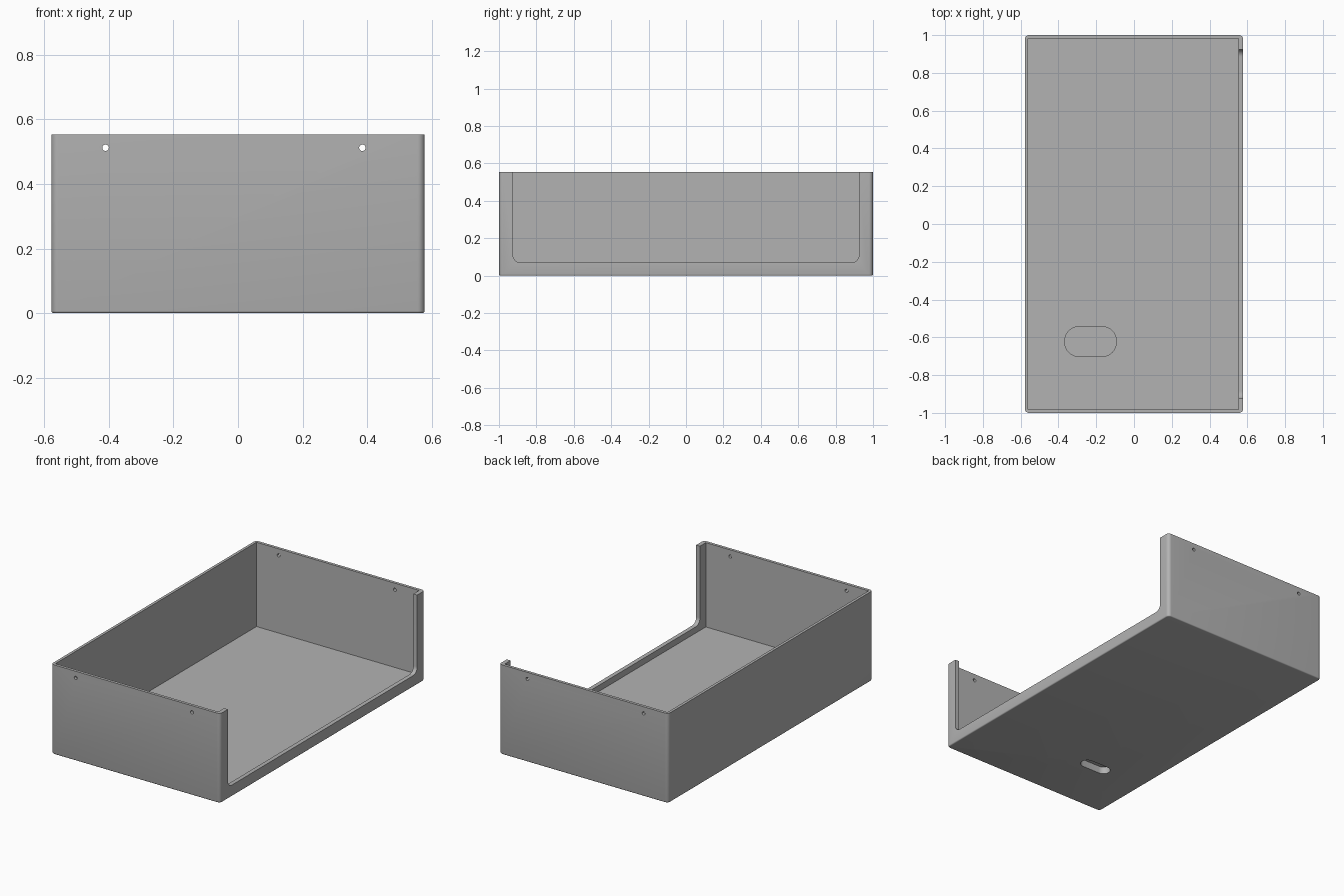
import bpy, bmesh, math
from mathutils import Matrix, Vector

default = bpy.data.objects.get("Cube")
if default:
    bpy.data.objects.remove(default, do_unlink=True)

W, L, H = 0.578, 1.0, 0.553      # half width, half length, height
FLOOR = 0.032

grey = bpy.data.materials.new("matte grey")
grey.use_nodes = True
colour = (0.45, 0.45, 0.45, 1)
grey.diffuse_color = colour
grey.node_tree.nodes["Principled BSDF"].inputs["Base Color"].default_value = colour


def rounded(x0, x1, y0, y1, r, steps=8):
    """Outline of a rounded rectangle."""
    pts = []
    for i, (cx, cy) in enumerate([(x1 - r, y1 - r), (x0 + r, y1 - r),
                                  (x0 + r, y0 + r), (x1 - r, y0 + r)]):
        for s in range(steps + 1 if r else 1):
            a = math.pi / 2 * (i + s / steps)
            pts.append((cx + r * math.cos(a), cy + r * math.sin(a)))
    return pts


def prism(name, outline, low, high, turn=None, bottom_bevel=0):
    """Extrude an outline along z, then turn it if asked."""
    bm = bmesh.new()
    base = bm.faces.new([bm.verts.new((x, y, low)) for x, y in outline])
    top = bmesh.ops.extrude_face_region(bm, geom=[base])["geom"]
    bmesh.ops.translate(bm, vec=(0, 0, high - low),
                        verts=[v for v in top if isinstance(v, bmesh.types.BMVert)])
    bmesh.ops.recalc_face_normals(bm, faces=bm.faces)
    if bottom_bevel:
        rim = [e for e in bm.edges if all(abs(v.co.z - low) < 1e-5 for v in e.verts)]
        bmesh.ops.bevel(bm, geom=rim, offset=bottom_bevel, segments=3,
                        profile=0.5, affect='EDGES')
    if turn:
        bm.transform(turn)
    mesh = bpy.data.meshes.new(name)
    bm.to_mesh(mesh)
    bm.free()
    mesh.materials.append(grey)
    obj = bpy.data.objects.new(name, mesh)
    bpy.context.collection.objects.link(obj)
    return obj


def combine(target, other, operation):
    mod = target.modifiers.new(other.name, 'BOOLEAN')
    mod.operation, mod.object, mod.solver = operation, other, 'EXACT'
    bpy.context.view_layer.objects.active = target
    bpy.ops.object.modifier_apply(modifier=mod.name)
    bpy.data.objects.remove(other, do_unlink=True)


# Outer shell and inner cavity
tray = prism("open_tray", rounded(-W, W, -L, L, 0.022), 0, H, bottom_bevel=0.007)
cavity = prism("cavity", rounded(-0.561, 0.552, -0.982, 0.982, 0), FLOOR, 1)
combine(tray, cavity, 'DIFFERENCE')

# Wide opening in the +x wall, with rounded lower corners
yz_to_x = Matrix(((0, 0, 1, 0), (1, 0, 0, 0), (0, 1, 0, 0), (0, 0, 0, 1)))
opening = prism("side_opening", rounded(-0.925, 0.925, 0.07, 1, 0.04), 0.5, 0.7, yz_to_x)
combine(tray, opening, 'DIFFERENCE')

# Screw holes through the front and back walls
for x in (-0.41, 0.385):
    turn = Matrix.Translation((x, 0, 0.512)) @ Matrix.Rotation(math.pi / 2, 4, 'X')
    hole = prism("screw_hole", rounded(-0.01, 0.01, -0.01, 0.01, 0.01, 5), -1.2, 1.2, turn)
    combine(tray, hole, 'DIFFERENCE')

# Raised housing on the floor with a blind slot underneath
housing = prism("slot_housing", rounded(-0.37, -0.09, -0.705, -0.54, 0.082), FLOOR - 0.01, 0.064)
combine(tray, housing, 'UNION')
slot = prism("blind_slot", rounded(-0.33, -0.13, -0.663, -0.582, 0.04), -0.1, 0.045)
combine(tray, slot, 'DIFFERENCE')

# Smooth the rounded edges only
bpy.ops.object.select_all(action='DESELECT')
tray.select_set(True)
bpy.context.view_layer.objects.active = tray
bpy.ops.object.shade_smooth_by_angle(angle=math.radians(35))
